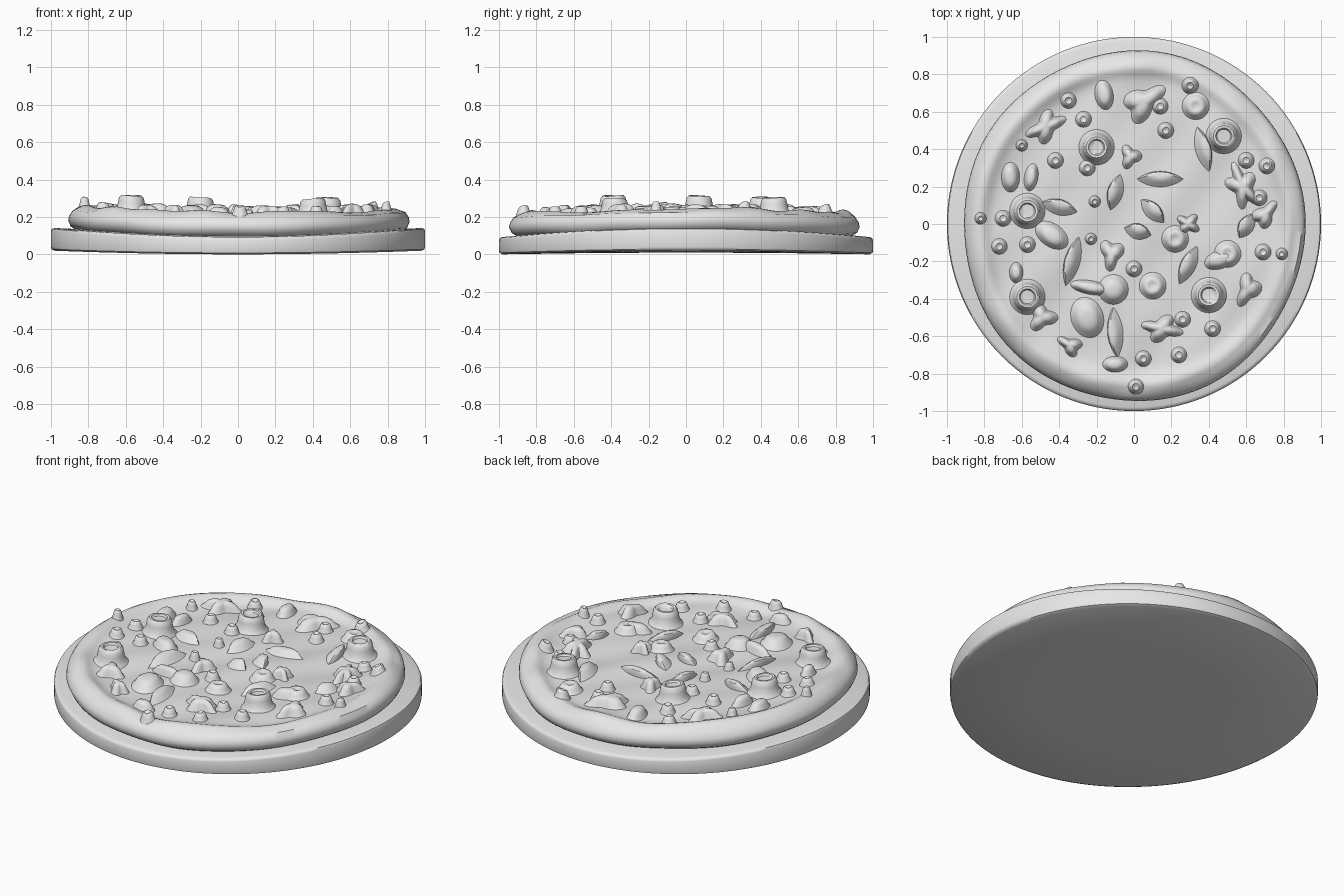
import bpy
import bmesh
from math import sin, cos, pi, radians, hypot, exp, atan2
from mathutils import Vector

default_cube = bpy.data.objects.get("Cube")
if default_cube:
    bpy.data.objects.remove(default_cube, do_unlink=True)

grey = bpy.data.materials.new("plain grey")
grey.use_nodes = True
grey.diffuse_color = (0.8, 0.8, 0.8, 1)
grey.node_tree.nodes["Principled BSDF"].inputs["Base Color"].default_value = (0.8, 0.8, 0.8, 1)


def saddle(x, y):
    return x * x - y * y


def stack(bm, rings, cap_start=True):
    """Bridge rings of points into a surface and close its ends."""
    loops = [[bm.verts.new(p) for p in ring] for ring in rings]
    for low, high in zip(loops, loops[1:]):
        n = len(low)
        for i in range(n):
            j = (i + 1) % n
            bm.faces.new((low[i], low[j], high[j], high[i]))
    if cap_start:
        bm.faces.new(list(reversed(loops[0])))
    bm.faces.new(loops[-1])


def finish(bm, name, angle=50):
    bmesh.ops.recalc_face_normals(bm, faces=bm.faces)
    mesh = bpy.data.meshes.new(name)
    bm.to_mesh(mesh)
    bm.free()
    mesh.materials.append(grey)
    ob = bpy.data.objects.new(name, mesh)
    bpy.context.collection.objects.link(ob)
    bpy.ops.object.select_all(action="DESELECT")
    ob.select_set(True)
    bpy.context.view_layer.objects.active = ob
    bpy.ops.object.shade_smooth_by_angle(angle=radians(angle))
    return ob


def circle(n):
    return [2 * pi * i / n for i in range(n)]


# Slightly warped serving board
def board_ring(r, z, warp):
    return [Vector((r * cos(a), r * sin(a), z + warp * saddle(r * cos(a), r * sin(a))))
            for a in circle(128)]


bm = bmesh.new()
stack(bm, [board_ring(*p) for p in (
    (0.02, 0.01, 0.01), (0.5, 0.01, 0.01), (0.98, 0.01, 0.01), (0.997, 0.018, 0.01),
    (1, 0.03, 0.01), (1, 0.1, 0.025), (0.995, 0.112, 0.025), (0.98, 0.117, 0.025),
    (0.8, 0.117, 0.025), (0.4, 0.117, 0.025), (0.02, 0.117, 0.025))])
finish(bm, "serving_board")


# Dough base: uneven outline, puffed rim and rippled filling
def outline(a):
    return 0.925 - 0.012 * cos(2 * a) - 0.012 * sin(a) + 0.006 * sin(5 * a + 1)


def ripple(x, y):
    return 0.007 * sin(9 * x + 2 * y) * cos(8 * y - 3 * x) + 0.004 * sin(17 * x - 13 * y)


def ground(x, y):
    """Height of the filling, rising into the rim."""
    f = hypot(x, y) / outline(atan2(y, x))
    rim = 0.028 * exp(-((f - 0.905) / 0.05) ** 2)
    return 0.213 + rim + 0.018 * saddle(x, y) - 0.01 * x + ripple(x, y)


def dough_ring(f, z=None):
    ring = []
    for a in circle(160):
        r = outline(a) * f
        x, y = r * cos(a), r * sin(a)
        wave = 0.008 * sin(7 * a) * sin(3 * a + 1)
        height = ground(x, y) + wave * f ** 8 if z is None else z + 0.02 * saddle(x, y) - 0.004 * x + wave / 2
        ring.append(Vector((x, y, height)))
    return ring


bm = bmesh.new()
side = [(0.02, 0.105), (0.9, 0.105), (0.95, 0.11), (0.985, 0.13), (1, 0.16),
        (0.995, 0.185), (0.975, 0.213)]
steps = [0.945, 0.925, 0.905, 0.885, 0.865, 0.845, 0.82] + [0.78 - 0.04 * i for i in range(20)]
stack(bm, [dough_ring(f, z) for f, z in side] + [dough_ring(f) for f in steps])
finish(bm, "pizza_dough")


# Toppings: each is a closed mound resting on the filling
def mound(bm, x, y, sx, sy, turn, profile, lobes=0, point=1, lean=0, n=28):
    rings = []
    t = radians(turn)
    for r, h in profile:
        ring = []
        for a in circle(n):
            k = r * (1 + (0.28 * cos(lobes * a + x * 9) if lobes else 0))
            s = sin(a)
            u = sx * k * cos(a)
            v = sy * k * (abs(s) ** point) * (1 if s >= 0 else -1) + lean * h
            px, py = x + u * cos(t) - v * sin(t), y + u * sin(t) + v * cos(t)
            ring.append(Vector((px, py, ground(px, py) + h)))
        rings.append(ring)
    stack(bm, rings)


def dome(height):
    return [(1.35, -0.012), (1.2, 0.003), (1, height * 0.35), (0.85, height * 0.68),
            (0.6, height * 0.92), (0.3, height), (0.04, height)]


# Large olive rings with a dished top
olive = [(1.5, -0.012), (1.28, 0.006), (1.1, 0.025), (1.02, 0.055), (0.95, 0.078),
         (0.8, 0.09), (0.62, 0.089), (0.52, 0.078), (0.25, 0.076), (0.03, 0.076)]
bm = bmesh.new()
for x, y in ((-0.2, 0.41), (0.48, 0.47), (-0.57, 0.07), (-0.57, -0.39), (0.4, -0.38)):
    mound(bm, x, y, 0.07, 0.07, 0, olive, n=40)
finish(bm, "olive_rings")

# Small round buttons
button = [(1.5, -0.01), (1.2, 0.006), (1, 0.024), (0.8, 0.04), (0.55, 0.045),
          (0.35, 0.04), (0.05, 0.037)]
bm = bmesh.new()
for x, y in ((0.33, 0.63), (0.22, -0.08), (0.5, -0.16), (0.1, -0.33)):
    mound(bm, x, y, 0.055, 0.055, 0, button)
for x, y in ((-0.57, -0.11), (-0.72, -0.12), (0.69, -0.15), (-0.27, 0.56), (-0.35, 0.66),
             (0.17, 0.5), (-0.25, 0.3), (0.6, 0.34), (0.71, 0.31), (0.3, 0.74),
             (0.42, -0.56), (0.26, -0.51), (0.05, -0.72), (0.24, -0.7), (0, -0.24),
             (0.67, 0.14), (-0.7, 0.03), (0.01, -0.87), (-0.42, 0.34), (0.14, 0.63)):
    mound(bm, x, y, 0.033, 0.033, 0, button, n=20)
for x, y in ((-0.21, 0.12), (-0.82, 0.03), (-0.23, -0.08), (0.79, -0.16), (-0.6, 0.42)):
    mound(bm, x, y, 0.024, 0.024, 0, button, n=16)
finish(bm, "small_buttons")

# Smooth oval slices
bm = bmesh.new()
for x, y, sx, sy, turn in (
        (-0.66, 0.25, 0.04, 0.065, 0), (-0.55, 0.25, 0.03, 0.06, -10),
        (-0.44, -0.06, 0.08, 0.05, -35), (-0.11, -0.35, 0.065, 0.065, 0),
        (-0.23, -0.34, 0.09, 0.03, -10), (-0.25, -0.5, 0.07, 0.09, 20),
        (-0.16, 0.69, 0.04, 0.065, 10), (-0.63, -0.26, 0.03, 0.045, 0),
        (-0.1, -0.75, 0.055, 0.035, 0), (0.46, -0.19, 0.07, 0.04, 20)):
    mound(bm, x, y, sx, sy, turn, dome(0.048))
finish(bm, "oval_slices")

# Lobed chunks
bm = bmesh.new()
for x, y, sx, sy, turn, lobes in (
        (-0.47, 0.52, 0.08, 0.05, 40, 4), (0.05, 0.65, 0.09, 0.06, 40, 3),
        (0.15, -0.56, 0.075, 0.05, 0, 4), (0.61, -0.35, 0.045, 0.065, -20, 3),
        (-0.49, -0.5, 0.055, 0.05, 30, 3), (-0.12, -0.16, 0.045, 0.06, 0, 3),
        (0.58, 0.2, 0.055, 0.09, 25, 5), (-0.34, -0.65, 0.05, 0.035, -30, 3),
        (0.29, 0, 0.045, 0.04, 0, 4), (-0.02, 0.36, 0.04, 0.045, 0, 3),
        (0.7, 0.05, 0.06, 0.04, 50, 3)):
    mound(bm, x, y, sx, sy, turn, dome(0.055), lobes=lobes, n=36)
finish(bm, "lobed_chunks")

# Pointed leaves leaning to one side
bm = bmesh.new()
for x, y, length, turn in (
        (0.14, 0.24, 0.1, 0), (0.37, 0.4, 0.1, -75), (-0.4, 0.09, 0.08, -15),
        (-0.1, 0.17, 0.08, 75), (0.1, 0.07, 0.07, -45), (0.02, -0.04, 0.06, -15),
        (0.29, -0.22, 0.09, 65), (-0.33, -0.2, 0.11, 75), (-0.1, -0.58, 0.11, 95),
        (0.6, -0.01, 0.06, 60)):
    mound(bm, x, y, length, 0.034, turn, dome(0.04), point=1.8, lean=0.5)
finish(bm, "pointed_leaves", 40)
